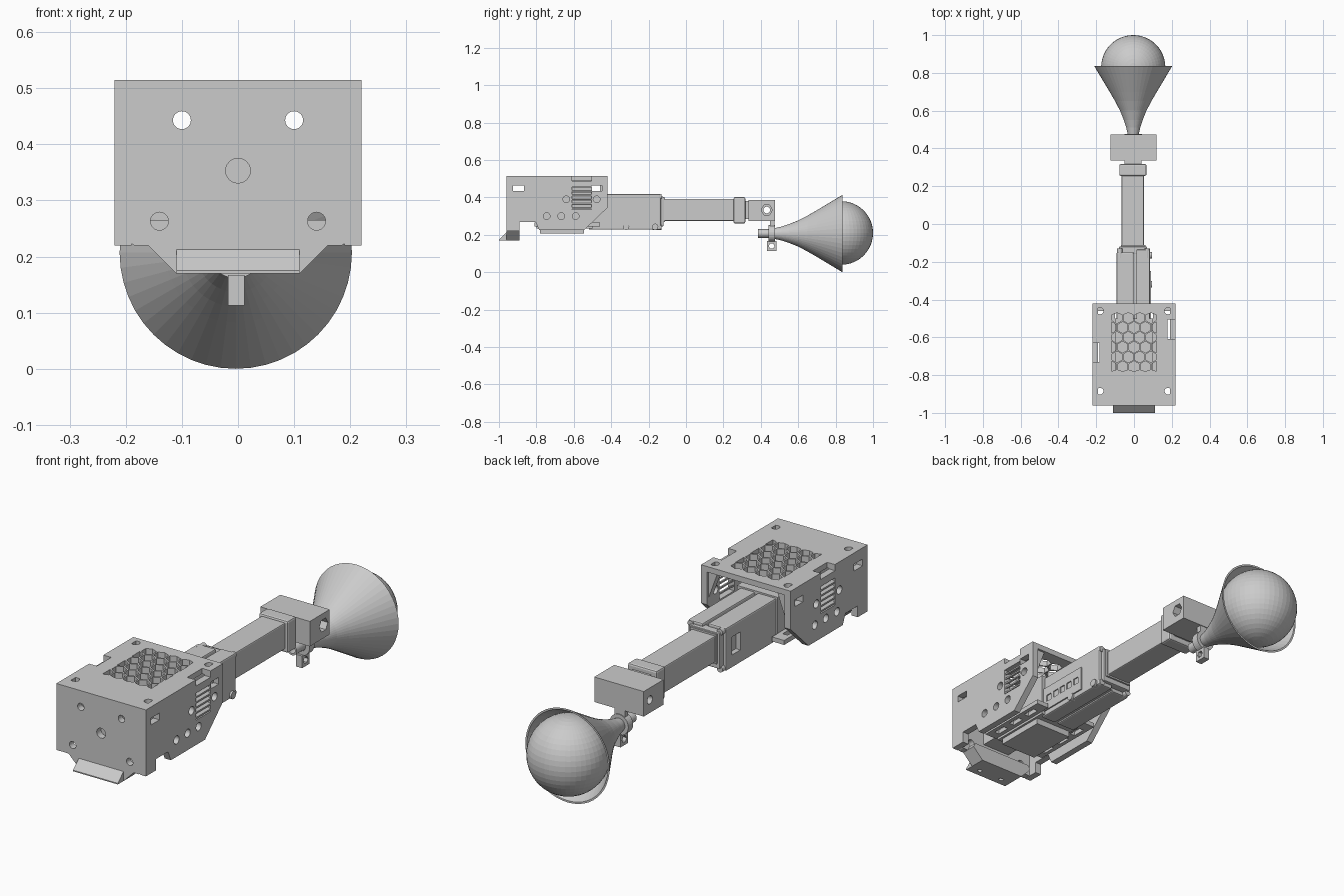
import bpy, bmesh, math
from mathutils import Vector

if "Cube" in bpy.data.objects:
    bpy.data.objects.remove(bpy.data.objects["Cube"])


def prism(name, pts, axis, a, b, bevel=0):
    """Extrude a 2D outline along one axis; remaining axes stay in xyz order."""
    def place(p, t):
        return {'x': (t, p[0], p[1]), 'y': (p[0], t, p[1]), 'z': (p[0], p[1], t)}[axis]
    bm = bmesh.new()
    lo = [bm.verts.new(place(p, a)) for p in pts]
    hi = [bm.verts.new(place(p, b)) for p in pts]
    n = len(pts)
    bm.faces.new(lo)
    bm.faces.new(hi[::-1])
    for i in range(n):
        bm.faces.new((lo[i], hi[i], hi[(i + 1) % n], lo[(i + 1) % n]))
    bmesh.ops.remove_doubles(bm, verts=bm.verts, dist=1e-5)
    bmesh.ops.recalc_face_normals(bm, faces=bm.faces)
    if bevel:
        bmesh.ops.bevel(bm, geom=list(bm.edges), offset=bevel, segments=2,
                        affect='EDGES', profile=0.5)
    return to_object(name, bm)


def to_object(name, bm):
    me = bpy.data.meshes.new(name)
    bm.to_mesh(me)
    bm.free()
    ob = bpy.data.objects.new(name, me)
    bpy.context.collection.objects.link(ob)
    return ob


def rect(x0, x1, y0, y1):
    return [(x0, y0), (x1, y0), (x1, y1), (x0, y1)]


def box(name, x0, x1, y0, y1, z0, z1, bevel=0):
    return prism(name, rect(x0, x1, y0, y1), 'z', z0, z1, bevel)


def ngon(cx, cy, r, n=24, turn=0):
    return [(cx + r * math.cos(turn + 2 * math.pi * i / n),
             cy + r * math.sin(turn + 2 * math.pi * i / n)) for i in range(n)]


def cut(ob, outlines, axis, a, b):
    """Cut several outlines through an object along an axis."""
    bm = bmesh.new()
    for pts in outlines:
        c = prism("cutter", pts, axis, a, b)
        bm.from_mesh(c.data)
        bpy.data.objects.remove(c)
    cutter = to_object("cutter", bm)
    cutter.hide_render = True
    mod = ob.modifiers.new("cut", 'BOOLEAN')
    mod.operation, mod.solver, mod.object = 'DIFFERENCE', 'EXACT', cutter
    bpy.context.view_layer.objects.active = ob
    bpy.ops.object.modifier_apply(modifier=mod.name)
    bpy.data.objects.remove(cutter)


def lathe(name, profile, cx, cz, n=48):
    """Revolve (radius, y) points around a y-parallel axis."""
    bm = bmesh.new()
    rings = [[bm.verts.new((x, y, z)) for x, z in ngon(cx, cz, r, n)] for r, y in profile]
    for p, q in zip(rings, rings[1:] + rings[:1]):
        for i in range(n):
            j = (i + 1) % n
            bm.faces.new((p[i], p[j], q[j], q[i]))
    bmesh.ops.recalc_face_normals(bm, faces=bm.faces)
    return to_object(name, bm)


# Housing top plate with honeycomb vent, corner holes and edge notches
top = prism("housing_top", rect(-.22, .22, -.96, -.42), 'z', .49, .515)
cells = []
for row in range(7):
    y = -.47 - .026 - row * .052
    for col in range(5):
        x = -.12 + .06 * col + (.03 if row % 2 == 0 else 0)
        if x <= .121 and y > -.78:
            cells.append([(min(max(px, -.12), .12), min(max(py, -.78), -.47))
                          for px, py in ngon(x, y, .0305, 6, math.pi / 6)])
cut(top, cells, 'z', .4, .6)
cut(top, [ngon(sx * .18, y, .018) for sx in (-1, 1) for y in (-.46, -.885)], 'z', .4, .6)
cut(top, [rect(.178, .3, -.61, -.505), rect(-.3, -.182, -.73, -.63)], 'z', .4, .6)

# Housing front plate, chamfered at its lower corners
front = prism("housing_front", [(-.22, .515), (-.22, .24), (-.185, .22), (-.16, .22), (-.11, .17),
                                (.11, .17), (.16, .22), (.185, .22), (.22, .24), (.22, .515)],
              'y', -.96, -.93)
holes = [ngon(sx * x, z, .016) for sx in (-1, 1) for x, z in ((.1, .443), (.14, .263))]
cut(front, holes + [ngon(0, .353, .022)], 'y', -1.1, -.8)

# Foot below the front plate with a forward lip
foot = prism("front_foot", [(-.16, .22), (-.11, .17), (.11, .17), (.16, .22), (.15, .24), (-.15, .24)],
             'y', -.935, -.89)
lip = prism("foot_lip", [(-.955, .217), (-1, .175), (-1, .17), (-.93, .17), (-.93, .217)],
            'x', -.11, .11)
cut(lip, [ngon(sx * .06, -.965, .012, 16) for sx in (-1, 1)], 'z', .1, .19)

# Side walls with slots, round holes, louvre window and gusset
for sx, side, mid in ((1, "right", -.558), (-1, "left", -.68)):
    x0, x1 = sorted((sx * .19, sx * .22))
    wall = prism(side + "_wall", [(-.96, .515), (-.96, .22), (-.89, .22), (-.89, .27), (-.805, .27),
                                  (-.785, .225), (-.545, .225), (-.42, .345), (-.42, .515)], 'x', x0, x1)
    shift = mid + .558
    holes = [rect(-.925, -.865, .435, .465), rect(-.505, -.45, .435, .465),
             rect(mid - .052, mid + .052, .335, .455), rect(mid - .052, mid + .052, .487, .6)]
    holes += [ngon(y, .3, .018) for y in (-.745, -.667, -.59)]
    holes += [ngon(y + shift, .39, .018) for y in (-.64, -.478)]
    cut(wall, holes, 'x', x0 - .05, x1 + .05)
    for i in range(5):
        z = .347 + i * .023
        xs = [(sx * .218, z - .008), (sx * .218, z - .001), (sx * .192, z + .014), (sx * .192, z + .007)]
        prism(side + "_louvre", xs, 'y', mid - .055, mid + .055)
    prism(side + "_gusset", [(sx * .195, .495), (sx * .145, .495), (sx * .195, .36)], 'y', -.46, -.43)

# Actuator inside the housing and its underside plate
box("actuator_core", -.1, .1, -.8, -.5, .235, .425)
box("actuator_rear", -.07, .07, -.93, -.8, .28, .43)
box("actuator_bottom_plate", -.09, .09, -.78, -.545, .208, .24)
for sx in (-1, 1):
    rail = box("core_rail", sx * .13 - .03, sx * .13 + .03, -.81, -.46, .245, .265)
    cut(rail, [rect(sx * .13 - .012, sx * .13 + .012, y, y + .06) for y in (-.77, -.67, -.57)], 'z', .2, .3)

# Split gear case around the arm
left_case = box("case_left", -.092, -.002, -.52, -.15, .228, .418, .006)
cut(left_case, [rect(-.25, -.19, .285, .365)], 'x', -.2, -.07)
box("case_right", .012, .085, -.52, -.135, .228, .418, .006)
box("case_web", -.01, .02, -.52, -.15, .235, .395)
box("case_end", -.08, .07, -.16, -.12, .245, .405, .005)
for x in (-.075, .07):
    for z in (.24, .405):
        prism("case_screw", ngon(x, z, .014, 12), 'y', -.18, -.13)
for y in (-.32, -.165):
    prism("case_lug", ngon(y, .243, .017, 16), 'x', .07, .094)
panel = box("case_side_panel", .08, .091, -.5, -.25, .25, .36)
cut(panel, [rect(-.48 + i * .045, -.45 + i * .045, .29, .32) for i in range(5)], 'x', .086, .2)

# Telescoping arm, collar and neck
box("arm_tube", -.065, .052, -.13, .27, .275, .392, .005)
box("arm_flange", -.07, .06, -.125, -.112, .268, .4)
box("arm_collar", -.078, .066, .255, .317, .26, .402, .008)
box("arm_neck", -.05, .04, .31, .34, .285, .38)

# Cross block with hex and round pivot sockets
block = box("cross_block", -.125, .118, .335, .475, .275, .386)
cut(block, [ngon(.432, .333, .03, 6)], 'x', .05, .2)
cut(block, [ngon(.432, .333, .018)], 'x', -.2, .06)

# Horn bracket: hanger, ring clamp and clamp lug
box("hanger", -.03, .02, .448, .472, .235, .28)
lathe("clamp_ring", [(.026, .442), (.046, .442), (.046, .476), (.026, .476)], -.004, .207, 32)
lug = box("clamp_lug", -.018, .012, .432, .485, .113, .167)
cut(lug, [ngon(.458, .14, .016, 6)], 'x', -.1, .1)
box("lug_slit_bar", -.014, .008, .447, .471, .155, .185)

# Flared horn shell with rubber bulb seated in its mouth
outer = [(.023, .385), (.023, .44), (.029, .475), (.037, .51), (.05, .55), (.07, .6),
         (.096, .65), (.125, .7), (.207, .837)]
inner = [(r - .008, y) for r, y in outer[::-1]]
lathe("horn", outer + inner, -.004, .207)
bm = bmesh.new()
bmesh.ops.create_uvsphere(bm, u_segments=48, v_segments=24, radius=.17)
bmesh.ops.translate(bm, verts=bm.verts, vec=Vector((-.004, .83, .21)))
to_object("bulb", bm)
